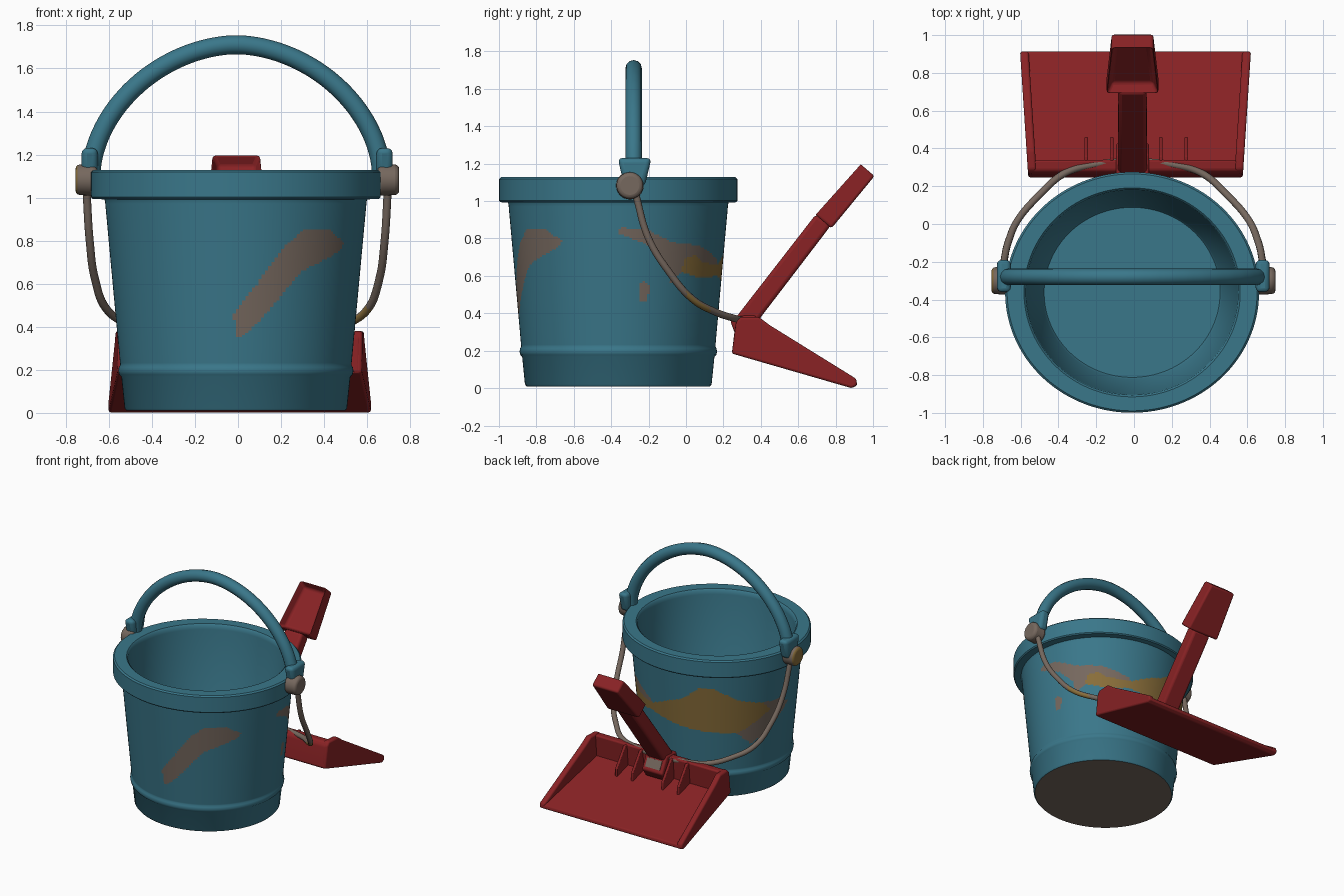
import bpy, bmesh, math
from mathutils import Vector

if "Cube" in bpy.data.objects:
    bpy.data.objects.remove(bpy.data.objects["Cube"])


def material(name, rgb):
    m = bpy.data.materials.new(name)
    m.diffuse_color = (*rgb, 1)
    m.use_nodes = True
    m.node_tree.nodes["Principled BSDF"].inputs["Base Color"].default_value = m.diffuse_color
    return m


BLUE = material("faded_blue", (0.042, 0.185, 0.255))
RED = material("red_plastic", (0.250, 0.016, 0.018))
GREY = material("worn_grey_brown", (0.180, 0.138, 0.112))
OCHRE = material("ochre", (0.250, 0.155, 0.042))
CX, CY = -0.01, -0.362


def finish(name, bm, mats, bevel=0):
    bmesh.ops.recalc_face_normals(bm, faces=bm.faces)
    me = bpy.data.meshes.new(name)
    for m in mats:
        me.materials.append(m)
    bm.to_mesh(me)
    bm.free()
    return place(name, me, bevel)


def place(name, me, bevel=0):
    ob = bpy.data.objects.new(name, me)
    bpy.context.collection.objects.link(ob)
    if bevel:
        b = ob.modifiers.new("soft_edges", 'BEVEL')
        b.width, b.segments, b.limit_method = bevel, 3, 'ANGLE'
    bpy.ops.object.select_all(action='DESELECT')
    ob.select_set(True)
    bpy.context.view_layer.objects.active = ob
    bpy.ops.object.shade_smooth_by_angle(angle=math.radians(40))
    return ob


def inside(p, poly):
    x, y = p
    hit = False
    for (x1, y1), (x2, y2) in zip(poly, poly[1:] + poly[:1]):
        if (y1 > y) != (y2 > y) and x < (x2 - x1) * (y - y1) / (y2 - y1) + x1:
            hit = not hit
    return hit


def prism(name, profile, xl, xr, bevel=0.012, mat=RED):
    """Side profile (y, z) pulled between x positions given as functions of y."""
    bm = bmesh.new()
    a = [bm.verts.new((xl(y), y, z)) for y, z in profile]
    b = [bm.verts.new((xr(y), y, z)) for y, z in profile]
    bm.faces.new(a)
    bm.faces.new(b)
    n = len(a)
    for i in range(n):
        bm.faces.new((a[i], a[(i + 1) % n], b[(i + 1) % n], b[i]))
    return finish(name, bm, [mat], bevel)


def tube(name, points, radius, mats):
    cu = bpy.data.curves.new(name, 'CURVE')
    cu.dimensions = '3D'
    cu.bevel_depth, cu.bevel_resolution, cu.resolution_u = radius, 4, 10
    cu.use_fill_caps = True
    sp = cu.splines.new('BEZIER')
    sp.bezier_points.add(len(points) - 1)
    for bp, p in zip(sp.bezier_points, points):
        bp.co = p
        bp.handle_left_type = bp.handle_right_type = 'AUTO'
    tmp = bpy.data.objects.new(name + "_path", cu)
    bpy.context.collection.objects.link(tmp)
    bpy.context.view_layer.update()
    dg = bpy.context.evaluated_depsgraph_get()
    me = bpy.data.meshes.new_from_object(tmp.evaluated_get(dg))
    bpy.data.objects.remove(tmp)
    me.materials.clear()
    for m in mats:
        me.materials.append(m)
    return place(name, me)


# Bucket: one closed lathe profile, slightly oval
prof = [(0.49, 0.01), (0.499, 0.02), (0.514, 0.168), (0.524, 0.178), (0.528, 0.195),
        (0.525, 0.212), (0.519, 0.222)]
prof += [(0.519 + 0.068 * i / 76, 0.222 + 0.76 * i / 76) for i in range(1, 77)]
prof += [(0.59, 0.992), (0.63, 0.994), (0.637, 1.002), (0.637, 1.118), (0.627, 1.128),
         (0.553, 1.128), (0.543, 1.118), (0.54, 1.09), (0.46, 0.075), (0.45, 0.06)]
SEG = 240
bm = bmesh.new()
rings = []
for r, z in prof:
    oval = 1.055 if r > 0.6 else 1.035
    rings.append([bm.verts.new((CX + oval * r * math.cos(2 * math.pi * k / SEG),
                                CY + r * math.sin(2 * math.pi * k / SEG), z)) for k in range(SEG)])
for a, b in zip(rings, rings[1:]):
    for k in range(SEG):
        bm.faces.new((a[k], a[(k + 1) % SEG], b[(k + 1) % SEG], b[k]))
base = bm.faces.new(rings[0])
bm.faces.new(rings[-1])
base.material_index = 1

# Worn patches as outlines in (azimuth in degrees, height)
front_patch = [(270, .36), (272, .345), (281, .42), (302, .66), (325, .75), (328, .79),
               (317, .85), (302, .85), (292, .77), (280, .6), (269, .46)]
right_patch = [(0, .83), (1, .86), (15, .85), (30, .78), (50, .76), (70, .69), (72, .66),
               (52, .64), (38, .62), (30, .56), (28, .66), (17, .76)]
left_patch = [(138, .52), (155, .6), (158, .73), (175, .72), (185, .66), (165, .5), (150, .42)]
drip = [(12, .46), (17, .46), (17.5, .55), (14, .57), (11.5, .55)]
ochre_patch = [(37, .62), (40, .70), (48, .71), (54, .67), (72, .66), (85, .72), (100, .78),
               (112, .88), (122, .88), (140, .78), (158, .73), (165, .66), (155, .6),
               (140, .52), (120, .53), (100, .55), (72, .6), (52, .59)]
for f in bm.faces:
    c = f.calc_center_median()
    x, y = (c.x - CX) / 1.035, c.y - CY
    if 0.25 < c.z < 0.97 and math.hypot(x, y) > 0.50 + 0.085 * (c.z - 0.22):
        p = (math.degrees(math.atan2(y, x)) % 360, c.z)
        if inside(p, ochre_patch):
            f.material_index = 2
        elif any(inside(p, q) for q in (front_patch, right_patch, left_patch, drip)):
            f.material_index = 1
finish("bucket", bm, [BLUE, GREY, OCHRE])

# Carrying handle arch
arch = []
for i in range(25):
    t = math.pi * i / 24
    c, s = math.cos(t), max(math.sin(t), 0)
    e = 2 / 1.85
    arch.append((-0.008 + 0.675 * math.copysign(abs(c) ** e, c), -0.28, 1.1 + 0.61 * s ** e))
tube("handle", arch, 0.044, [BLUE])

# Handle ends, pivot knobs and the strap that hangs down to the shovel
for side, s in (("right", 1), ("left", -1)):
    bm = bmesh.new()
    bmesh.ops.create_cube(bm, size=1)
    for v in bm.verts:
        w = 0.18 if v.co.z > 0 else 0.11
        v.co = (s * 0.685 + v.co.x * 0.075 - 0.004, -0.275 + v.co.y * w, 1.155 + v.co.z * 0.15)
    finish("handle_end_" + side, bm, [BLUE], 0.025)

    bm = bmesh.new()
    bmesh.ops.create_cone(bm, cap_ends=True, segments=32, radius1=0.075, radius2=0.07, depth=0.1)
    for v in bm.verts:
        v.co = (s * (0.702 + v.co.z) - 0.003, -0.3 + v.co.x, 1.083 + v.co.y)
    for f in bm.faces:
        f.material_index = int(f.calc_center_median().x < -0.74)
    finish("knob_" + side, bm, [GREY, OCHRE], 0.02)

    path = [(.70, -.27, 1.04), (.685, -.2, .8), (.66, -.09, .62), (.605, .03, .48),
            (.50, .15, .41), (.36, .27, .37), (.2, .315, .36), (.06, .33, .35)]
    strap = tube("strap_" + side, [(s * x - 0.004, y, z) for x, y, z in path], 0.019,
                 [GREY, OCHRE])
    if s > 0:
        for f in strap.data.polygons:
            f.material_index = int(0.0 < f.center.y < 0.13 and f.normal.z < 0.3)


# Shovel blade: tray that widens to its front lip
def edge(s, inset):
    return lambda y: 0.008 + s * (0.568 + 0.065 * (y - 0.25) - inset)


prism("shovel_floor", [(.245, .185), (.28, .225), (.91, .04), (.915, .015), (.885, .0)],
      edge(-1, .01), edge(1, .01), 0.008)
prism("shovel_back_wall", [(.245, .185), (.265, .35), (.285, .375), (.34, .375), (.325, .19)],
      edge(-1, .01), edge(1, .01))
for side, s in (("right", 1), ("left", -1)):
    prism("shovel_side_" + side, [(.245, .185), (.268, .355), (.29, .38), (.39, .38), (.45, .335),
                                  (.91, .05), (.915, .015), (.885, .0)],
          edge(s, 0), edge(s, .045))
    # Stiffening ribs beside the shaft
    for n, x in enumerate((0.13, 0.265)):
        prism(f"shovel_rib_{side}_{n + 1}", [(.3, .37), (.36, .37), (.46, .23), (.46, .16), (.3, .2)],
              lambda y: s * x + 0.002, lambda y: s * x + 0.022, 0.006)
prism("shaft_socket", [(.27, .27), (.238, .355), (.25, .385), (.37, .39), (.43, .27), (.38, .2)],
      lambda y: -0.095, lambda y: 0.08)
# Strap showing through the slot of the socket
prism("strap_in_slot", [(.385, .35), (.393, .354), (.423, .294), (.415, .29)],
      lambda y: -0.07, lambda y: 0.055, 0, GREY)


# Shaft and grip: tapered bars along a slanted line
def bar(name, p0, p1, w0, w1, t0, t1, bevel, hollow=None):
    p0, p1 = Vector((-0.008, *p0)), Vector((-0.008, *p1))
    d = (p1 - p0).normalized()
    n = Vector((0, -d.z, d.y))
    bm = bmesh.new()
    bmesh.ops.create_cube(bm, size=1)
    top = max(bm.faces, key=lambda f: f.calc_center_median().y)
    for v in bm.verts:
        end = v.co.z > 0
        w, t = (w1, t1) if end else (w0, t0)
        v.co = (p1 if end else p0) + Vector((v.co.x * w, 0, 0)) + n * (v.co.y * t)
    bmesh.ops.recalc_face_normals(bm, faces=bm.faces)
    bm.normal_update()
    if hollow:
        bmesh.ops.inset_individual(bm, faces=[top], thickness=hollow[0])
        for v in top.verts:
            v.co -= n * hollow[1]
    finish(name, bm, [RED], bevel)


bar("shaft", (.30, .335), (.735, .90), .155, .15, .105, .10, 0.02)
bar("grip", (.732, .893), (.968, 1.168), .275, .22, .12, .105, 0.014, (0.038, 0.06))
